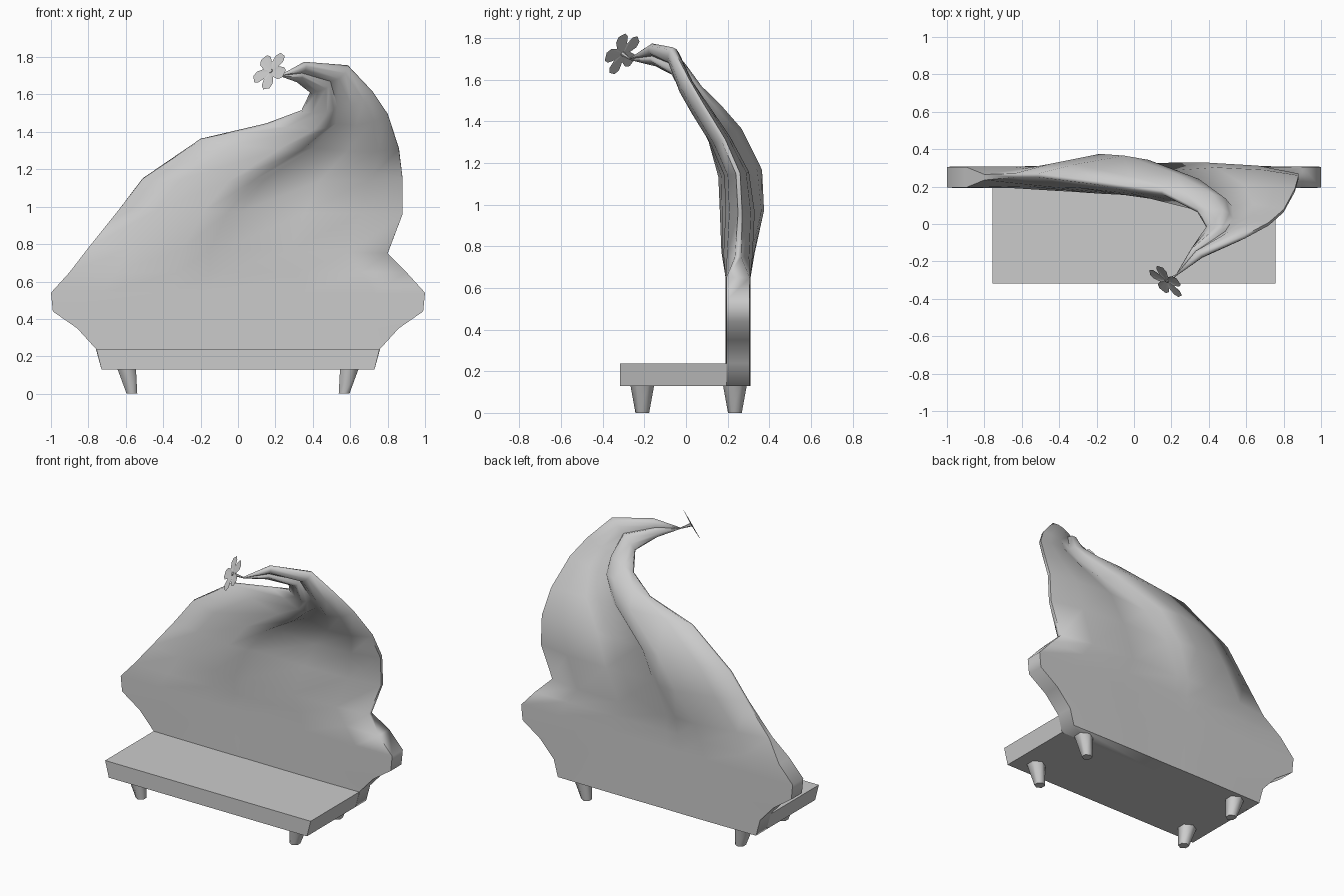
import bpy, bmesh, math
from mathutils import Vector

if "Cube" in bpy.data.objects:
    bpy.data.objects.remove(bpy.data.objects["Cube"])


def make(name, verts, faces, angle=None):
    bm = bmesh.new()
    vs = [bm.verts.new(v) for v in verts]
    for f in faces:
        bm.faces.new([vs[i] for i in f])
    bmesh.ops.recalc_face_normals(bm, faces=bm.faces[:])
    me = bpy.data.meshes.new(name)
    bm.to_mesh(me)
    bm.free()
    ob = bpy.data.objects.new(name, me)
    bpy.context.collection.objects.link(ob)
    if angle:
        bpy.ops.object.select_all(action='DESELECT')
        ob.select_set(True)
        bpy.context.view_layer.objects.active = ob
        bpy.ops.object.shade_smooth_by_angle(angle=math.radians(angle))
    return ob


def loft(name, rings, angle=None):
    n = len(rings[0])
    verts = [p for r in rings for p in r]
    faces = [(k*n + i, k*n + (i+1) % n, (k+1)*n + (i+1) % n, (k+1)*n + i)
             for k in range(len(rings) - 1) for i in range(n)]
    faces += [list(range(n))[::-1], list(range(len(verts) - n, len(verts)))]
    return make(name, verts, faces, angle)


# Curling backrest: left edge, right edge, groove position,
# half thickness at (edge, left roll, groove, right roll), forward bow
slab = [(.73, .13), (.76, .24), (.86, .35), (.99, .44), (1, .54), (.90, .65)]
sections = [((-x, .25, z), (x, .25, z), .46, (.056, .06, .058, .06), 0) for x, z in slab]
sections += [
    ((-.80, .25, .78), (.80, .25, .75), .45, (.015, .08, .065, .07), 0),
    ((-.64, .26, .98), (.88, .26, .96), .43, (.01, .115, .065, .07), 0),
    ((-.51, .26, 1.15), (.88, .25, 1.15), .47, (.01, .115, .035, .06), .01),
    ((-.20, .22, 1.36), (.86, .18, 1.31), .57, (.01, .088, .018, .05), .03),
    ((.15, .17, 1.44), (.80, .07, 1.49), .58, (.01, .065, .012, .045), .035),
    ((.34, .07, 1.51), (.72, .00, 1.61), .50, (.01, .052, .012, .04), .025),
    ((.39, -.02, 1.61), (.59, -.07, 1.75), .50, (.01, .042, .012, .035), .005),
    ((.31, -.14, 1.67), (.36, -.17, 1.77), .50, (.01, .03, .012, .025), 0),
    ((.228, -.27, 1.697), (.232, -.27, 1.705), .50, (.003, .004, .003, .004), 0),
]
mids = [(Vector(s[0]) + Vector(s[1])) / 2 for s in sections]
rings = []
for k, (l, r, g, (te, tl, tg, tr), bow) in enumerate(sections):
    l, r = Vector(l), Vector(r)
    tangent = mids[min(k + 1, len(mids) - 1)] - mids[max(k - 1, 0)]
    normal = (r - l).cross(tangent).normalized()
    across = [(0, te), (g*.3, te*.5 + tl*.5), (g*.7, tl), (g*.9, tl*.75 + tg*.25),
              (g, tg), (g + (1-g)*.4, tr), (g + (1-g)*.75, tr*.7 + te*.3), (1, te)]
    base = [l.lerp(r, t) + normal*(bow*6.75*t*t*(1-t)) for t, h in across]
    front = [b + normal*h*(.85 if h > .08 else 1) for b, (t, h) in zip(base, across)]
    back = [b - normal*h for b, (t, h) in zip(base, across)]
    rings.append(front + back[::-1])
loft("backrest", rings, 75)

# Bench seat, slightly narrower underneath
loft("seat", [[(-x, -.317, z), (x, -.317, z), (x, .195, z), (-x, .195, z)]
              for x, z in ((.73, .13), (.757, .237))])

# Four splayed tapered legs
for sx, side in ((-1, "left"), (1, "right")):
    for y, end in ((-.21, "front"), (.235, "back")):
        rings = []
        for z, cx, rad in ((0, .567, .033), (.132, .595, .057)):
            rings.append([(sx*cx + rad*math.cos(a), y + rad*math.sin(a), z)
                          for a in ((i + .5)*math.pi/3 for i in range(6))])
        loft(f"{end}_{side}_leg", rings, 65)

# Flat five-petal flower at the tip of the curl
n = Vector((-.59, -.65, .45)).normalized()
e1 = Vector((.07, 0, .09))
e1 = (e1 - n*e1.dot(n)).normalized()
e2 = n.cross(e1)
c = Vector((.172, -.307, 1.727))
outline = []
for p in range(5):
    for deg, rad in ((-36, .053), (-24, .092), (-11, .112), (11, .112), (24, .092)):
        a = math.radians(72*p + deg)
        outline.append(c + (e1*math.cos(a) + e2*math.sin(a))*rad)
m = len(outline)
make("flower", outline + [c - n*.006],
     [(i, (i+1) % m, m) for i in range(m)])

# Short stem joining flower and tip
s = Vector((.23, -.27, 1.70))
loft("flower_stem", [[p + (e1*math.cos(a) + e2*math.sin(a))*rad
                      for a in (i*math.pi/3 for i in range(6))]
                     for p, rad in ((s, .004), (c, .012))], 50)
